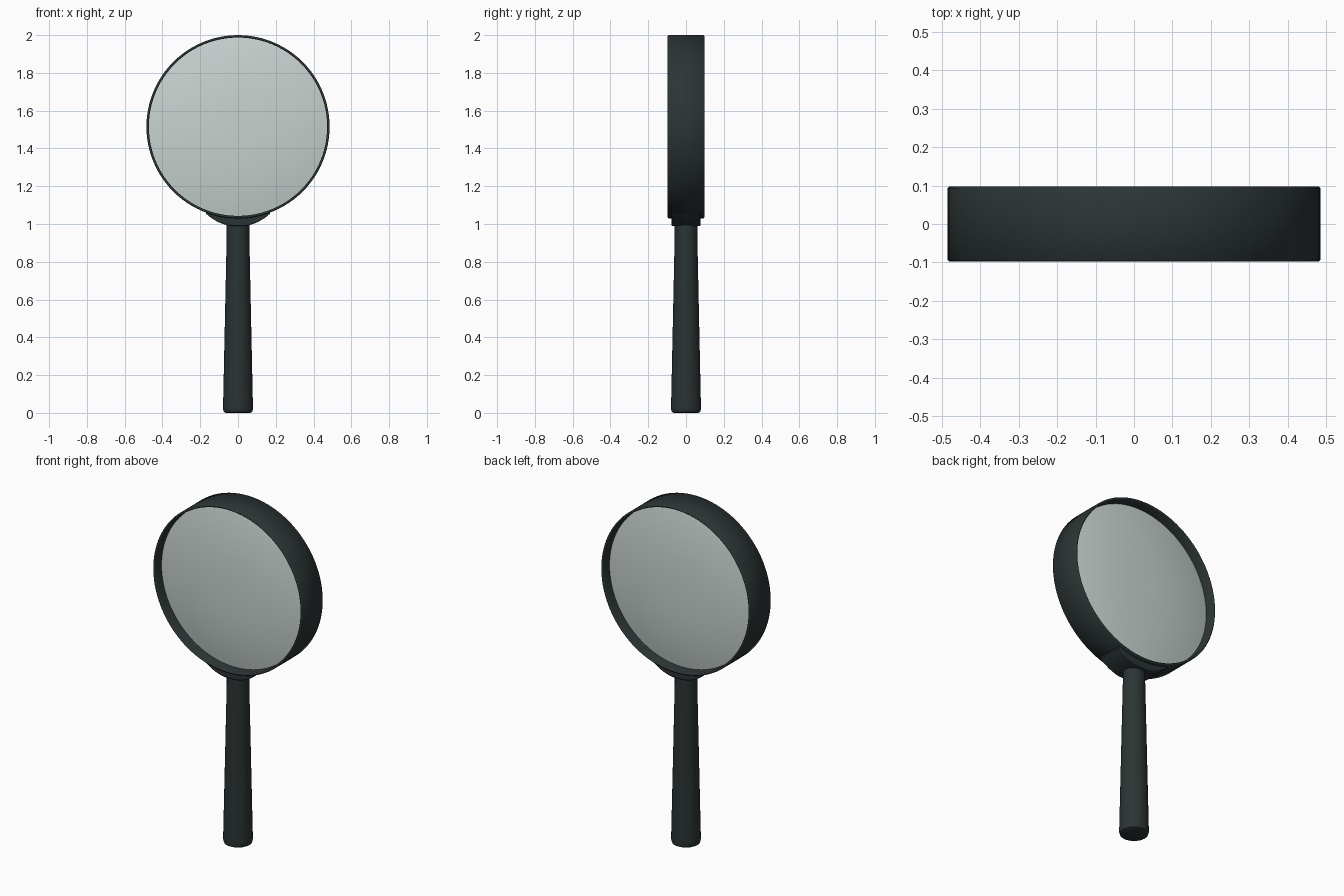
import bpy, bmesh, math

if "Cube" in bpy.data.objects:
    bpy.data.objects.remove(bpy.data.objects["Cube"])

CZ = 1.515          # height of the lens centre
R_OUT, R_IN = 0.485, 0.472


def material(name, rgba):
    m = bpy.data.materials.new(name)
    m.diffuse_color = rgba
    m.use_nodes = True
    m.node_tree.nodes["Principled BSDF"].inputs["Base Color"].default_value = m.diffuse_color
    return m


dark = material("dark_green_black", (0.024, 0.034, 0.034, 1))
glass = material("pale_glass", (0.58, 0.65, 0.63, 1))


def finish(name, bm, mat, angle=35):
    bmesh.ops.remove_doubles(bm, verts=bm.verts, dist=1e-5)
    bmesh.ops.recalc_face_normals(bm, faces=bm.faces)
    me = bpy.data.meshes.new(name)
    bm.to_mesh(me)
    bm.free()
    ob = bpy.data.objects.new(name, me)
    bpy.context.collection.objects.link(ob)
    me.materials.append(mat)
    bpy.ops.object.select_all(action='DESELECT')
    ob.select_set(True)
    bpy.context.view_layer.objects.active = ob
    bpy.ops.object.shade_smooth_by_angle(angle=math.radians(angle))
    return ob


def lathe(name, profile, mat, steps, axis, centre=(0, 0, 0), closed=False, angle=35):
    """Spin (radius, offset along axis) points around the y or z axis."""
    bm = bmesh.new()
    pts = [(r, h, 0) if axis == 'y' else (r, 0, h) for r, h in profile]
    vs = [bm.verts.new(p) for p in pts]
    es = [bm.edges.new(pair) for pair in zip(vs, vs[1:])]
    if closed:
        es.append(bm.edges.new((vs[-1], vs[0])))
    bmesh.ops.spin(bm, geom=vs + es, cent=(0, 0, 0), steps=steps, angle=math.tau,
                   axis=(0, 1, 0) if axis == 'y' else (0, 0, 1))
    bmesh.ops.translate(bm, verts=bm.verts, vec=centre)
    return finish(name, bm, mat, angle)


# Hoop holding the lens, with tiny softened rims
d, b = 0.097, 0.004
lathe("lens_frame",
      [(R_IN, -d + b), (R_IN + b, -d), (R_OUT - b, -d), (R_OUT, -d + b),
       (R_OUT, d - b), (R_OUT - b, d), (R_IN + b, d), (R_IN, d - b)],
      dark, 96, 'y', (0, 0, CZ), closed=True, angle=50)

# Lens, bulging on both sides
edge, bulge, n = 0.035, 0.04, 12
front = [(R_IN * i / n, -edge - bulge * (1 - (i / n) ** 2.4)) for i in range(n + 1)]
lathe("lens", front + [(r, -y) for r, y in reversed(front)], glass, 96, 'y', (0, 0, CZ))

# Tapered handle with a rounded foot
lathe("handle",
      [(0, 0), (0.066, 0), (0.075, 0.005), (0.079, 0.018), (0.079, 0.04),
       (0.060, 0.93), (0.060, 1.01), (0, 1.01)],
      dark, 32, 'z')

# Collar joining the handle to the hoop: crescent between two arcs
bm = bmesh.new()
n, half = 20, 0.17
xs = [-half + 2 * half * i / n for i in range(n + 1)]
lower = [(x, max(0.99, 1.232 - math.sqrt(0.245 ** 2 - x * x))) for x in xs]
upper = [(x, CZ - math.sqrt(0.478 ** 2 - x * x)) for x in reversed(xs)]
face = bm.faces.new([bm.verts.new((x, -0.078, z)) for x, z in lower + upper])
new = bmesh.ops.extrude_face_region(bm, geom=[face])["geom"]
bmesh.ops.translate(bm, verts=[v for v in new if isinstance(v, bmesh.types.BMVert)],
                    vec=(0, 0.156, 0))
collar = finish("collar", bm, dark)
bev = collar.modifiers.new("soft_edges", 'BEVEL')
bev.width, bev.segments, bev.limit_method = 0.005, 2, 'ANGLE'
bev.angle_limit = math.radians(50)
